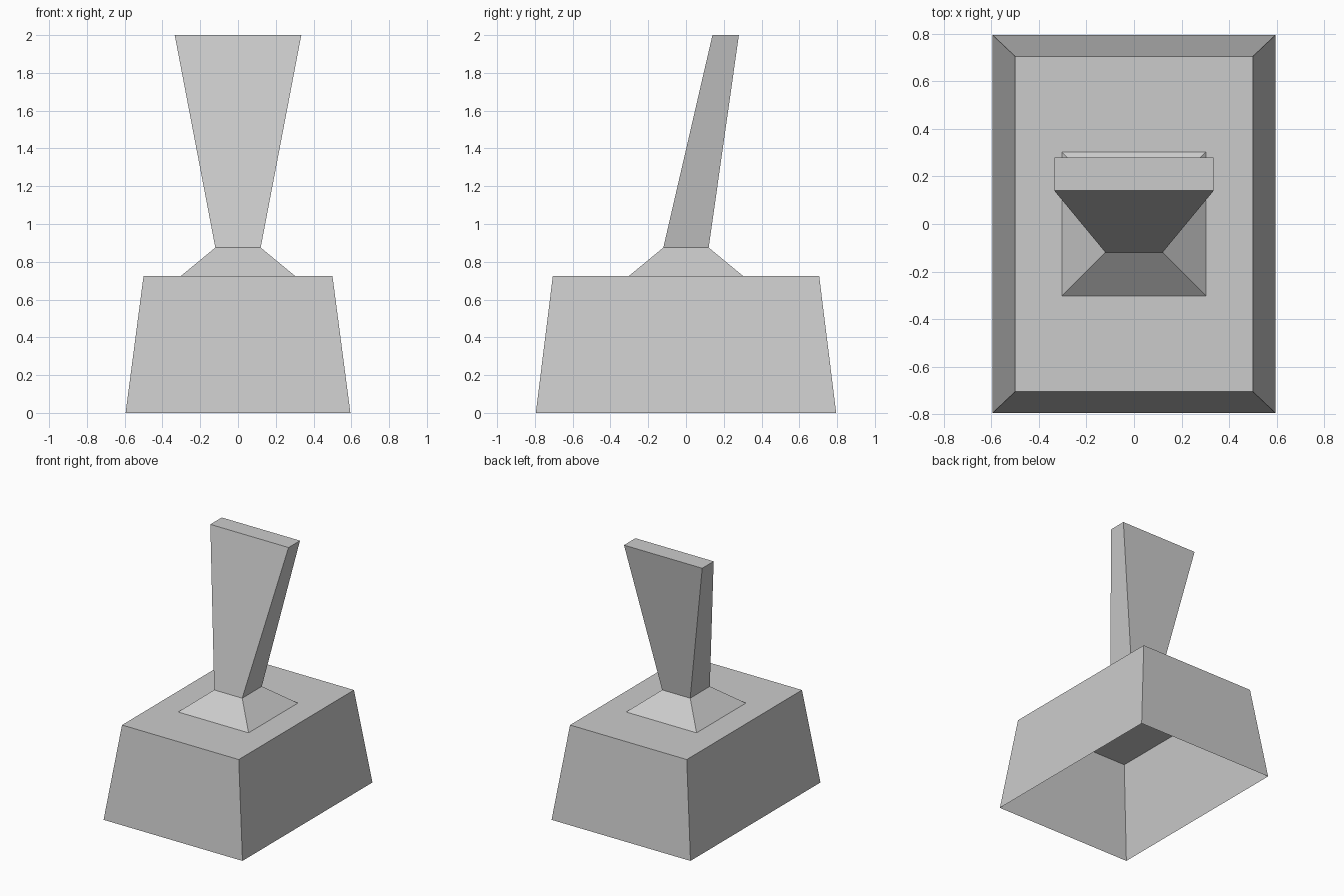
import bpy
import bmesh

cube = bpy.data.objects.get("Cube")
if cube:
    bpy.data.objects.remove(cube, do_unlink=True)

grey = bpy.data.materials.new("plain grey")
grey.use_nodes = True
colour = (0.6, 0.6, 0.6, 1)
grey.diffuse_color = colour
grey.node_tree.nodes["Principled BSDF"].inputs["Base Color"].default_value = colour


def tapered_block(name, bottom, top, cap):
    """Four-sided shell between two rectangles (half x, half y, centre y, z)."""
    bm = bmesh.new()
    rings = []
    for hx, hy, cy, z in (bottom, top):
        corners = ((-1, -1), (1, -1), (1, 1), (-1, 1))
        rings.append([bm.verts.new((sx * hx, cy + sy * hy, z)) for sx, sy in corners])
    low, high = rings
    for i in range(4):
        j = (i + 1) % 4
        bm.faces.new((low[i], low[j], high[j], high[i]))
    if cap:
        bm.faces.new(high)
    mesh = bpy.data.meshes.new(name)
    bm.to_mesh(mesh)
    bm.free()
    mesh.materials.append(grey)
    obj = bpy.data.objects.new(name, mesh)
    bpy.context.collection.objects.link(obj)
    return obj


BASE_TOP = 0.725
COLLAR_TOP = 0.875

# Hollow base, open underneath
tapered_block("base", (0.595, 0.795, 0, 0), (0.5, 0.705, 0, BASE_TOP), True)
# Sloped collar around the foot of the lever
tapered_block("collar", (0.302, 0.302, 0, BASE_TOP), (0.12, 0.12, 0, COLLAR_TOP), False)
# Flared lever leaning backwards
tapered_block("lever", (0.12, 0.12, 0, COLLAR_TOP), (0.335, 0.07, 0.21, 2), True)
